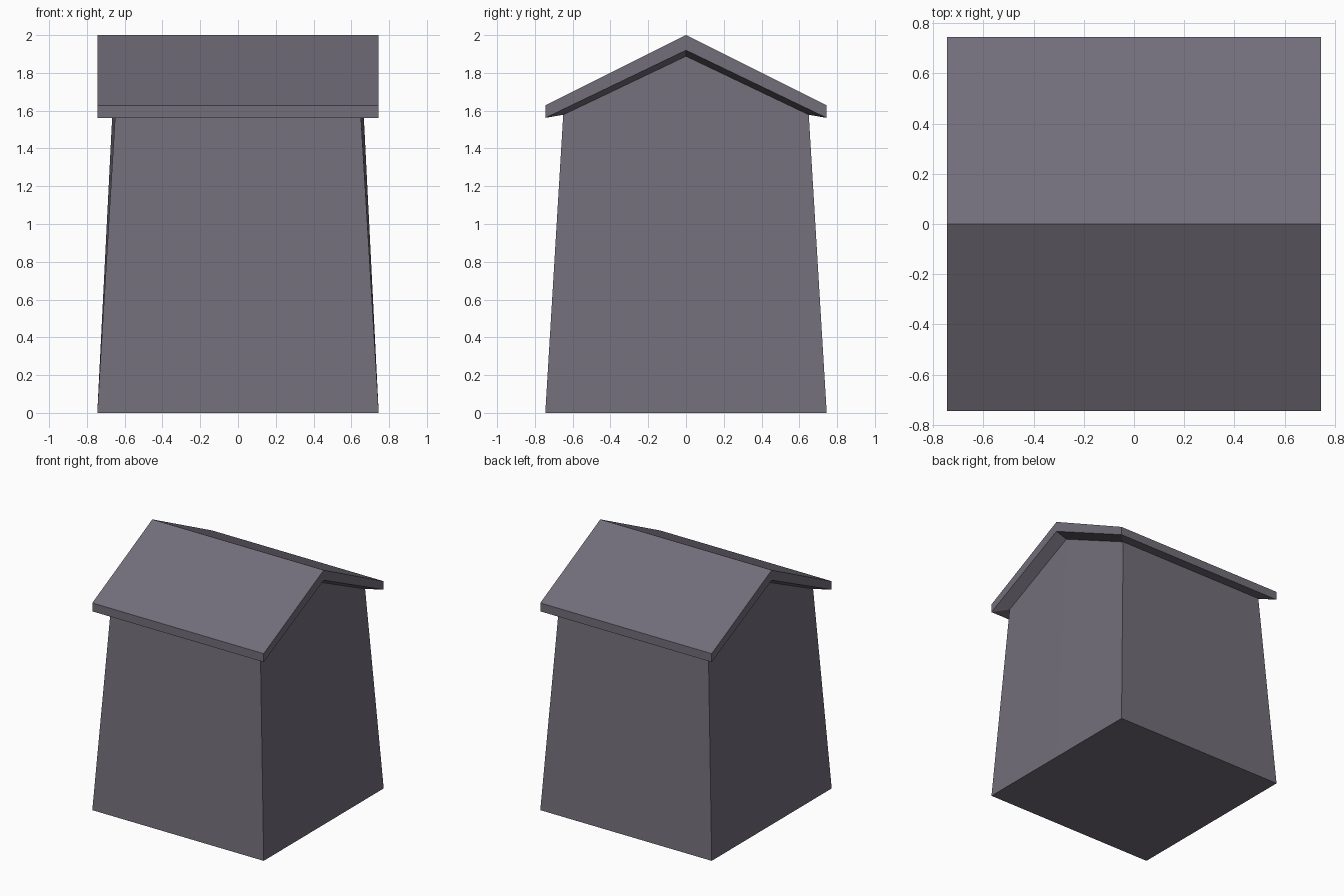
import bpy, bmesh

if "Cube" in bpy.data.objects:
    bpy.data.objects.remove(bpy.data.objects["Cube"])

stone = bpy.data.materials.new("grey stone")
stone.diffuse_color = (0.17, 0.157, 0.195, 1)
stone.use_nodes = True
stone.node_tree.nodes["Principled BSDF"].inputs["Base Color"].default_value = stone.diffuse_color


def loop(hx, hy, z_eave, z_ridge):
    """Six-point gabled ring, ridge running along x."""
    return [(-hx, -hy, z_eave), (hx, -hy, z_eave), (hx, 0, z_ridge),
            (hx, hy, z_eave), (-hx, hy, z_eave), (-hx, 0, z_ridge)]


def build(name, rings):
    """Skin the rings bottom to top, closing both ends with two quads."""
    bm = bmesh.new()
    vs = [[bm.verts.new(p) for p in r] for r in rings]
    for a, b in zip(vs, vs[1:]):
        for i in range(6):
            j = (i + 1) % 6
            bm.faces.new((a[i], a[j], b[j], b[i]))
    for r in (vs[0], vs[-1]):
        bm.faces.new((r[0], r[1], r[2], r[5]))
        bm.faces.new((r[5], r[2], r[3], r[4]))
    bmesh.ops.recalc_face_normals(bm, faces=bm.faces)
    me = bpy.data.meshes.new(name)
    bm.to_mesh(me)
    bm.free()
    me.materials.append(stone)
    bpy.context.collection.objects.link(bpy.data.objects.new(name, me))


# One closed shell: tapered walls, flared eaves, thick rim, gable roof
build("gabled_tower", [
    loop(0.745, 0.745, 0, 0),
    loop(0.65, 0.65, 1.578, 1.888),
    loop(0.745, 0.745, 1.562, 1.92),
    loop(0.745, 0.745, 1.628, 2.0),
])
